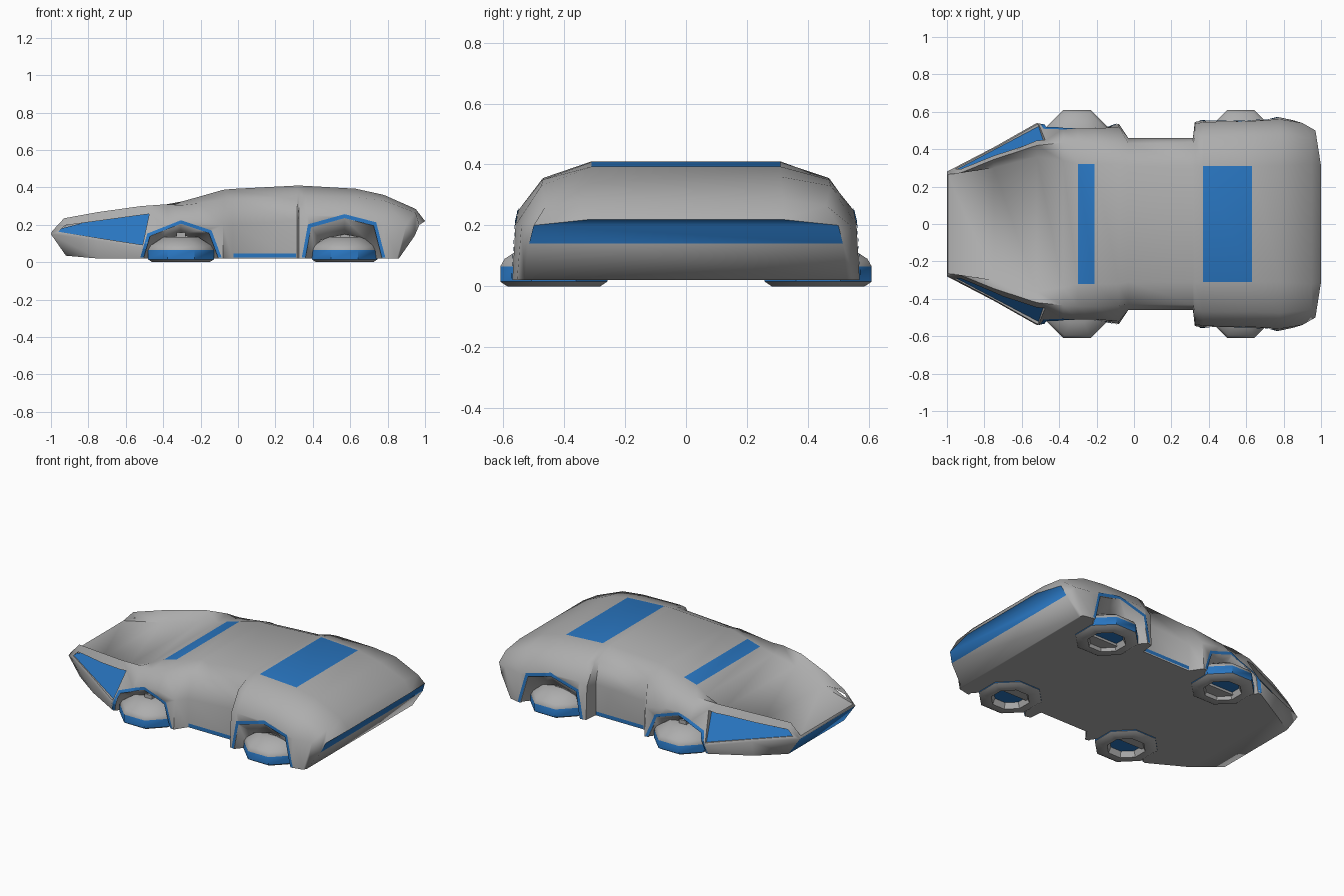
import bpy, bmesh, math
from mathutils import Vector
from mathutils.bvhtree import BVHTree

if "Cube" in bpy.data.objects:
    bpy.data.objects.remove(bpy.data.objects["Cube"])


def material(name, rgb):
    m = bpy.data.materials.new(name)
    m.diffuse_color = (*rgb, 1)
    m.use_nodes = True
    m.node_tree.nodes["Principled BSDF"].inputs["Base Color"].default_value = m.diffuse_color
    return m


blue = material("blue", (0.022, 0.18, 0.53))
grey = material("grey", (0.42, 0.42, 0.42))


def finish(name, bm, mats=(grey, blue), recalc=True):
    if recalc:
        bmesh.ops.recalc_face_normals(bm, faces=bm.faces[:])
    me = bpy.data.meshes.new(name)
    bm.to_mesh(me)
    bm.free()
    for m in mats:
        me.materials.append(m)
    ob = bpy.data.objects.new(name, me)
    bpy.context.collection.objects.link(ob)
    return ob


def smooth(ob, deg):
    bpy.ops.object.select_all(action='DESELECT')
    ob.select_set(True)
    bpy.context.view_layer.objects.active = ob
    bpy.ops.object.shade_smooth_by_angle(angle=math.radians(deg))


def skin(loops, blue_floor=False):
    """Closed solid through a list of equal-length point loops."""
    bm = bmesh.new()
    loops = [[bm.verts.new(p) for p in loop] for loop in loops]
    for a, b in zip(loops, loops[1:]):
        for k in range(len(a)):
            n = (k + 1) % len(a)
            bm.faces.new((a[k], a[n], b[n], b[k]))
    bm.faces.new(loops[0]).material_index = int(blue_floor)
    bm.faces.new(loops[-1])
    return bm


def cut(ob, bm):
    cutter = finish("cutter", bm)
    cutter.hide_render = True
    mod = ob.modifiers.new("cut", 'BOOLEAN')
    mod.operation, mod.solver, mod.object = 'DIFFERENCE', 'EXACT', cutter
    bpy.context.view_layer.objects.active = ob
    bpy.ops.object.modifier_apply(modifier=mod.name)
    bpy.data.objects.remove(cutter)


# Body cross-sections: x, sill y, side y z, shoulder y z, top y z
sections = [
    (-.75, .39, .41, .115, .345, .268, .30, .205),
    (-.52, .52, .54, .08, .42, .30, .36, .245),
    (-.38, .50, .51, .18, .435, .31, .34, .29),
    (-.30, .51, .51, .225, .44, .305, .32, .325),
    (-.21, .51, .51, .225, .44, .315, .32, .35),
    (-.08, .535, .52, .20, .435, .335, .32, .387),
    (-.03, .46, .46, .20, .43, .335, .31, .392),
    (.315, .46, .46, .22, .43, .355, .31, .41),
    (.325, .545, .535, .23, .46, .355, .31, .41),
    (.37, .555, .545, .25, .47, .355, .31, .408),
    (.63, .565, .55, .25, .47, .35, .31, .393),
    (.78, .57, .56, .20, .475, .33, .31, .36),
    (.95, .555, .54, .20, .46, .265, .32, .285),
]
nose = [(-.92, .28, .035), (-1, .28, .15), (-.93, .272, .235), (-.995, .265, .165)]
tail = [(.86, .53, .02), (.944, .515, .14), (.97, .5, .2), (1, .31, .22)]
halves = [nose]
for x, y0, y1, z1, y2, z2, y3, z3 in sections:
    halves.append([(min(x, .85), y0, .02), (min(x, .90), y1, z1), (x, y2, z2), (x, y3, z3)])
halves.append(tail)

bm = bmesh.new()
rings = []
for half in halves:
    pts = half + [(x, -y, z) for x, y, z in reversed(half)]
    rings.append([bm.verts.new(p) for p in pts])
for i, (a, b) in enumerate(zip(rings, rings[1:])):
    for k in range(8):
        n = (k + 1) % 8
        f = bm.faces.new((a[k], a[n], b[n], b[k]))
        if k == 3 and i in (4, 10):       # windscreen strip and rear deck panel
            f.material_index = 1
# Tail face with light band
t = rings[-1]
for k in range(3):
    bm.faces.new((t[k], t[k + 1], t[6 - k], t[7 - k])).material_index = int(k > 0)
# Nose face: blue underside, thin lip, wing tips
n = rings[0]
bm.faces.new((n[0], n[1], n[6], n[7])).material_index = 1
bm.faces.new((n[1], n[3], n[4], n[6]))
bm.faces.new((n[1], n[2], n[3]))
bm.faces.new((n[4], n[5], n[6]))
bmesh.ops.recalc_face_normals(bm, faces=bm.faces[:])
surface = BVHTree.FromBMesh(bm)
body = finish("body", bm)

# Recessed blue panels on the nose sides
floor = [(-.96, .285, .163), (-.51, .522, .093), (-.475, .415, .258), (-.925, .272, .197)]
for side in (-1, 1):
    cut(body, skin([[(x, side * y, z) for x, y, z in floor],
                    [(x, side * (y + .25), z) for x, y, z in floor]], True))


def on_side(x, z, side):
    hit = surface.ray_cast(Vector((x, side * 2, max(z, .024))), Vector((0, -side, 0)))[0]
    return hit + Vector((0, side * .004, 0.001))


def resample(path, n):
    out = []
    for (x0, z0), (x1, z1) in zip(path, path[1:]):
        out += [(x0 + (x1 - x0) * i / n, z0 + (z1 - z0) * i / n) for i in range(n)]
    return out + [path[-1]]


def side_strip(name, low, high, n):
    """Blue strip lying on both body sides between two (x, z) lines."""
    bm = bmesh.new()
    for side in (-1, 1):
        g, h = ([bm.verts.new(on_side(x, z, side)) for x, z in resample(p, n)] for p in (low, high))
        for k in range(len(g) - 1):
            q = (g[k], g[k + 1], h[k + 1], h[k])
            bm.faces.new(q if side < 0 else q[::-1])
    finish(name, bm, (blue,), recalc=False)


side_strip("sill_strip", [(-.025, .024), (.31, .024)], [(-.025, .046), (.31, .046)], 4)

# Wheel arches: trim stripe and flared cut-out (centre x, flare start y, outline)
arches = {
    "front": (-.305, .515, [(-.2, .02), (-.165, .14), (0, .205), (.15, .155), (.2, .02)]),
    "rear": (.57, .55, [(-.21, .02), (-.18, .185), (0, .235), (.155, .195), (.2, .02)]),
}
for label, (cx, y_out, line) in arches.items():
    scaled = lambda s: [(cx + x * s, z * s) for x, z in line]
    side_strip(label + "_arch_trim", scaled(1), scaled(1.09), 5)
    for side in (-1, 1):
        loops = []
        for y, s in ((.41, .72), (y_out - .07, .72), (y_out, 1), (.8, 1)):
            low = 1 if s == 1 else .15 / line[2][1]
            pts = [(cx + x * s, side * y, z * low) for x, z in line]
            loops.append([(pts[0][0], side * y, -.1)] + pts + [(pts[-1][0], side * y, -.1)])
        cut(body, skin(loops))
smooth(body, 57)

# Flat-lying octagonal hover wheels with blue rim and core
profile = [(.1, .035), (.115, 0), (.165, 0), (.19, .015), (.19, .065), (.175, .09), (.1, .135)]
for label, (cx, _, _) in arches.items():
    for side, word in ((-1, "right"), (1, "left")):
        angles = [math.radians(22.5 + 45 * i) for i in range(8)]
        bm = skin([[(cx + r * math.cos(a), side * .434 + r * math.sin(a), z) for a in angles]
                   for r, z in profile], True)
        bm.faces.ensure_lookup_table()
        for f in bm.faces[24:32]:
            f.material_index = 1
        smooth(finish(f"{label}_{word}_wheel", bm), 40)
        # Wheel strut
        bm = bmesh.new()
        bmesh.ops.create_cube(bm, size=1)
        bmesh.ops.scale(bm, vec=(.05, .10, .04), verts=bm.verts[:])
        bmesh.ops.translate(bm, vec=(cx, side * .42, .138), verts=bm.verts[:])
        finish(f"{label}_{word}_strut", bm)
